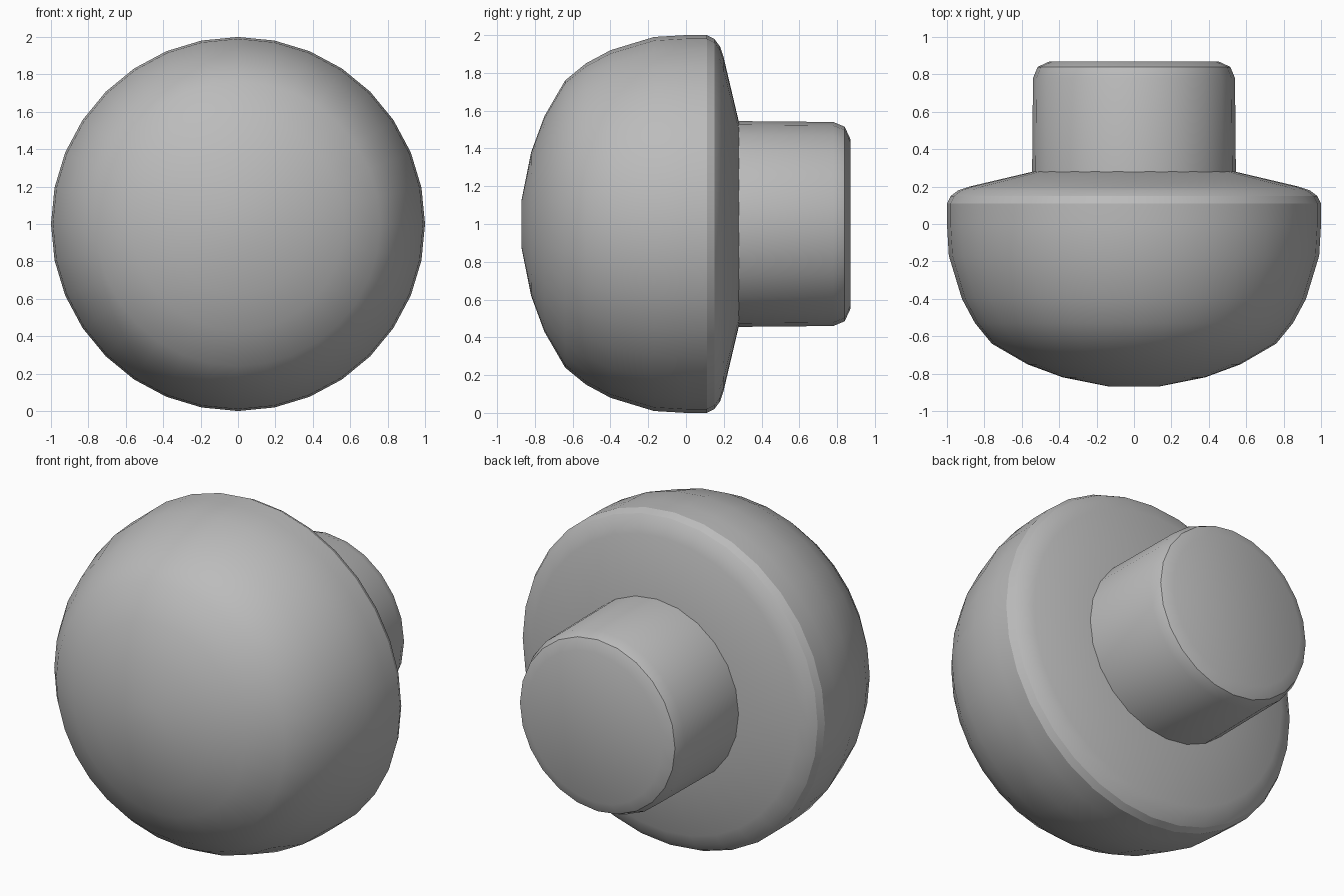
import bpy
import math

cube = bpy.data.objects.get("Cube")
if cube:
    bpy.data.objects.remove(cube, do_unlink=True)

# Single plain grey finish
grey = bpy.data.materials.new("plain_grey")
grey.use_nodes = True
COLOUR = (0.5, 0.5, 0.5, 1)
grey.diffuse_color = COLOUR
grey.node_tree.nodes["Principled BSDF"].inputs["Base Color"].default_value = COLOUR


def lathe(name, profile, sides):
    """Turn (y, radius) rings around the horizontal y axis and cap both ends."""
    verts, faces = [], []
    for y, r in profile:
        for i in range(sides):
            a = math.tau * i / sides
            verts.append((r * math.cos(a), y, 1 + r * math.sin(a)))
    for k in range(len(profile) - 1):
        for i in range(sides):
            j = (i + 1) % sides
            a, b = k * sides, (k + 1) * sides
            faces.append((a + i, a + j, b + j, b + i))
    faces.append(tuple(reversed(range(sides))))
    last = (len(profile) - 1) * sides
    faces.append(tuple(range(last, last + sides)))
    # Orient the surface outwards
    faces = [tuple(reversed(f)) for f in faces]
    mesh = bpy.data.meshes.new(name)
    mesh.from_pydata(verts, [], faces)
    mesh.materials.append(grey)
    obj = bpy.data.objects.new(name, mesh)
    bpy.context.collection.objects.link(obj)
    bpy.ops.object.select_all(action="DESELECT")
    obj.select_set(True)
    bpy.context.view_layer.objects.active = obj
    bpy.ops.object.shade_smooth_by_angle(angle=math.radians(26))
    return obj


# Domed knob head with rounded rim and shallow conical back
lathe("knob_head", [
    (-0.87, 0.13), (-0.82, 0.38), (-0.75, 0.57), (-0.64, 0.76),
    (-0.53, 0.85), (-0.40, 0.92), (-0.17, 0.99), (0.0, 1.0), (0.11, 1.0),
    (0.15, 0.98), (0.18, 0.94), (0.20, 0.88), (0.28, 0.54),
], 32)

# Mounting stem with a bevelled end
lathe("mounting_stem", [
    (0.24, 0.545), (0.78, 0.54), (0.84, 0.515), (0.87, 0.45),
], 24)
